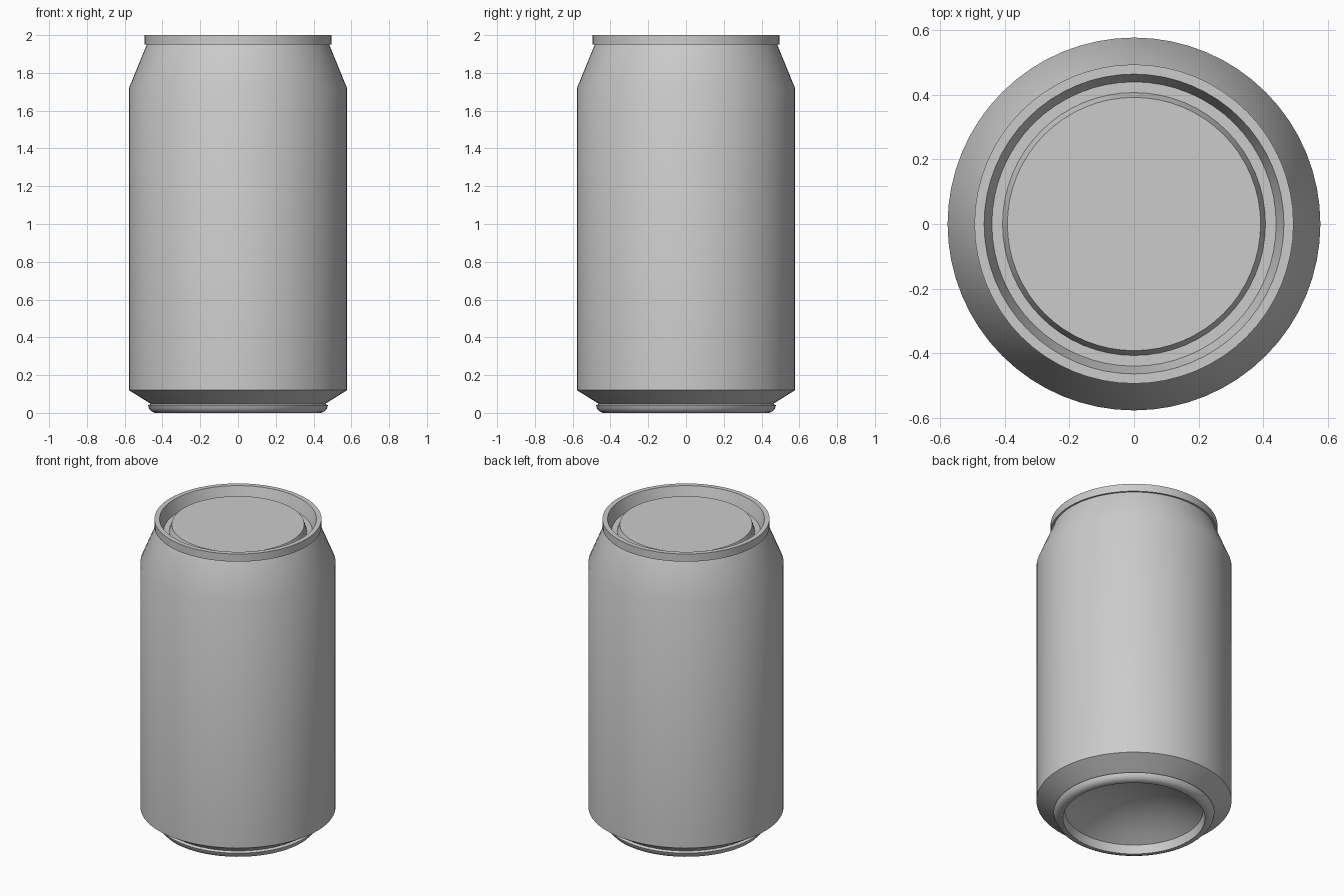
import bpy, bmesh, math

cube = bpy.data.objects.get("Cube")
if cube:
    bpy.data.objects.remove(cube, do_unlink=True)

SEGMENTS = 64

metal = bpy.data.materials.new("brushed_grey_metal")
metal.use_nodes = True
metal.diffuse_color = (0.6, 0.6, 0.6, 1)
metal.node_tree.nodes["Principled BSDF"].inputs["Base Color"].default_value = (0.6, 0.6, 0.6, 1)


def lathe(name, profile):
    """Revolve (radius, height) points around z; a zero radius becomes a pole."""
    bm = bmesh.new()
    rings = []
    for r, z in profile:
        if r == 0:
            rings.append([bm.verts.new((0, 0, z))] * SEGMENTS)
        else:
            angles = [math.tau * j / SEGMENTS for j in range(SEGMENTS)]
            rings.append([bm.verts.new((r * math.cos(a), r * math.sin(a), z)) for a in angles])
    for low, high in zip(rings, rings[1:]):
        for j in range(SEGMENTS):
            k = (j + 1) % SEGMENTS
            corners = [low[j], low[k], high[k], high[j]]
            bm.faces.new(list(dict.fromkeys(corners)))
    mesh = bpy.data.meshes.new(name)
    bm.to_mesh(mesh)
    bm.free()
    mesh.materials.append(metal)
    obj = bpy.data.objects.new(name, mesh)
    bpy.context.collection.objects.link(obj)
    bpy.ops.object.select_all(action="DESELECT")
    obj.select_set(True)
    bpy.context.view_layer.objects.active = obj
    bpy.ops.object.shade_smooth_by_angle(angle=math.radians(30))
    return obj


# Concave dome under the can, then the rounded standing ring
DOME_R, DOME_EDGE, DOME_RISE, STEPS = 0.41, 0.055, 0.13, 8
dome = [(DOME_R * i / STEPS, DOME_EDGE + DOME_RISE * (1 - (i / STEPS) ** 2))
        for i in range(STEPS + 1)]
ring = [(0.42, 0), (0.44, 0), (0.458, 0.008), (0.47, 0.022), (0.476, 0.04), (0.462, 0.048)]
lathe("base", dome + ring)

# Bottom chamfer, straight wall and tapered shoulder
lathe("body", [(0.462, 0.048), (0.577, 0.12), (0.577, 1.72), (0.483, 1.95)])

# Rim, countersunk groove and raised centre panel
lathe("lid", [(0.483, 1.95), (0.494, 1.95), (0.494, 2), (0.464, 2), (0.44, 1.92),
              (0.407, 1.92), (0.392, 1.965), (0, 1.965)])
